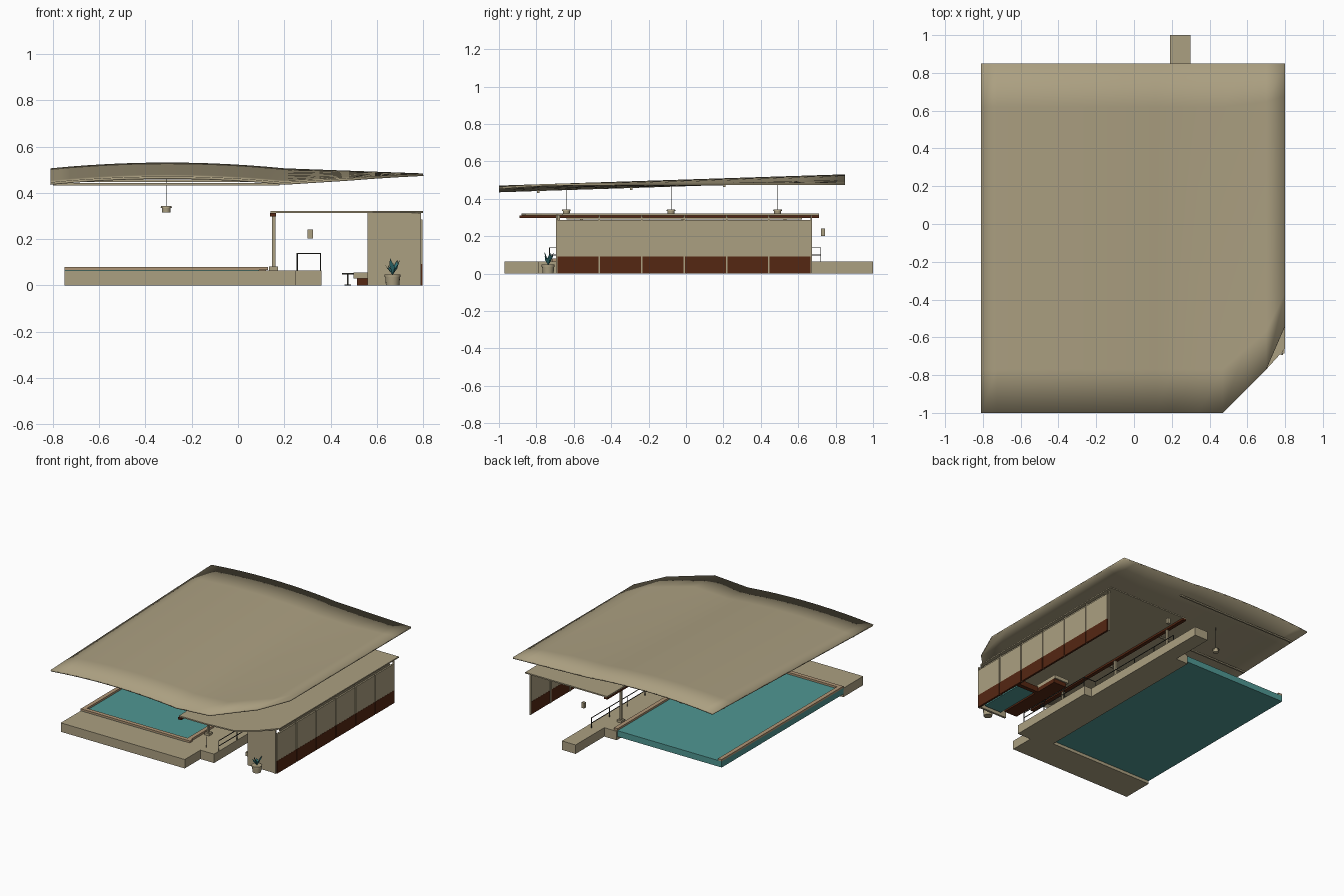
import bpy, bmesh, math, random
from mathutils import Vector

random.seed(4)
if "Cube" in bpy.data.objects:
    bpy.data.objects.remove(bpy.data.objects["Cube"])


def material(name, rgb):
    m = bpy.data.materials.new(name)
    m.use_nodes = True
    m.diffuse_color = (*rgb, 1)
    m.node_tree.nodes["Principled BSDF"].inputs["Base Color"].default_value = (*rgb, 1)
    return m


TAN = material("tan plaster", (.41, .35, .22))
BROWN = material("dark red wood", (.09, .02, .006))
WATER = material("teal water", (.08, .31, .29))
LEAF = material("teal leaf", (.03, .17, .18))
METAL = material("dark metal", (.045, .045, .035))
TRIM = material("warm stone trim", (.43, .30, .18))


def finish(bm, name, mat, smooth=False):
    bmesh.ops.recalc_face_normals(bm, faces=bm.faces)
    me = bpy.data.meshes.new(name)
    bm.to_mesh(me)
    bm.free()
    me.materials.append(mat)
    ob = bpy.data.objects.new(name, me)
    bpy.context.collection.objects.link(ob)
    if smooth:
        bpy.ops.object.select_all(action='DESELECT')
        ob.select_set(True)
        bpy.context.view_layer.objects.active = ob
        bpy.ops.object.shade_smooth_by_angle()
    return ob


def box(name, mat, x, y, z):
    """Box from three (low, high) ranges."""
    bm = bmesh.new()
    bmesh.ops.create_cube(bm, size=1)
    for v in bm.verts:
        v.co = [r[0] + (c + .5) * (r[1] - r[0]) for c, r in zip(v.co, (x, y, z))]
    return finish(bm, name, mat)


def prism(name, mat, outline, z0, z1):
    """Vertical extrusion of a plan outline."""
    bm = bmesh.new()
    face = bm.faces.new([bm.verts.new((x, y, z0)) for x, y in outline])
    top = bmesh.ops.extrude_face_region(bm, geom=[face])["geom"]
    bmesh.ops.translate(bm, verts=[g for g in top if isinstance(g, bmesh.types.BMVert)],
                        vec=(0, 0, z1 - z0))
    return finish(bm, name, mat)


def cone(name, mat, x, y, z0, z1, r0, r1, sides=16):
    bm = bmesh.new()
    bmesh.ops.create_cone(bm, cap_ends=True, segments=sides, radius1=r0, radius2=r1,
                          depth=z1 - z0)
    bmesh.ops.translate(bm, verts=bm.verts, vec=(x, y, (z0 + z1) / 2))
    return finish(bm, name, mat, True)


# Upper roof: arched on its left part, ruled down to a level right edge
def eave(y):
    return .446 + .06 * (y + 1) / 1.85


def roof_z(x, y):
    if x <= .2:
        return eave(y) + .025 * (1 - ((x + .305) / .505) ** 2)
    t = (x - .2) / .6
    return eave(y) * (1 - t) + .484 * t


def roof_front(x):
    if x <= .47:
        return -1
    return -1 + (x - .47) if x <= .7 else -.77 + 2.3 * (x - .7)


bm = bmesh.new()
columns = [-.81 + 1.01 * i / 12 for i in range(13)] + [.34, .47, .585, .7, .8]
grid = []
for x in columns:
    f = roof_front(x)
    ys = [f + (.85 - f) * j / 8 for j in range(9)]
    grid.append([bm.verts.new((x, y, roof_z(x, y))) for y in ys])
for a, b in zip(grid, grid[1:]):
    for j in range(8):
        bm.faces.new((a[j], b[j], b[j + 1], a[j + 1]))
roof = finish(bm, "upper_roof", TAN, True)
solid = roof.modifiers.new("thickness", 'SOLIDIFY')
solid.thickness = .011
solid.offset = -1

# Tie beams under the arch
for i in range(4):
    y = -.79 + i * .497
    z = eave(y) - .012
    box(f"roof_tie_beam_{i + 1}", TAN, (-.8, .18), (y - .006, y + .006), (z - .009, z + .001))

# Pendant lamps
for i, y in enumerate((-.64, -.08, .49)):
    x = -.31
    box(f"lamp_cable_{i + 1}", METAL, (x - .0015, x + .0015), (y - .0015, y + .0015),
        (.34, roof_z(x, y) - .005))
    cone(f"lamp_shade_{i + 1}", TAN, x, y, .315, .335, .018, .019)
    cone(f"lamp_rim_{i + 1}", TAN, x, y, .335, .343, .024, .022)

# Lower flat roof with its edge beam and posts
prism("lower_roof", TAN, [(.14, .71), (.8, .71), (.8, -.66), (.7, -.77), (.58, -.86),
                          (.35, -.88), (.14, -.88)], .312, .321)
box("lower_roof_beam", BROWN, (.138, .165), (-.89, .71), (.298, .312))
for i in range(3):
    y = -.56 + i * .545
    box(f"post_{i + 1}", TAN, (.146, .161), (y - .008, y + .008), (.06, .3))
    box(f"post_foot_{i + 1}", TAN, (.135, .172), (y - .018, y + .018), (.06, .082))

# Panelled side wall
start, pitch = -.69, 1.36 / 6
for i in range(6):
    y = (start + i * pitch + .004, start + (i + 1) * pitch - .004)
    box(f"wall_panel_lower_{i + 1}", BROWN, (.783, .797), y, (0, .092))
    box(f"wall_panel_upper_{i + 1}", TAN, (.784, .796), y, (.092, .286))
for i in range(7):
    y = start + i * pitch
    box(f"wall_mullion_{i + 1}", TAN, (.778, .79), (y - .004, y + .004), (0, .314))
box("wall_head_rail", TAN, (.78, .79), (-.64, .62), (.29, .299))
box("front_wall", TAN, (.56, .78), (-.69, -.675), (0, .314))

# Terrace: front block, side platform and back path
box("front_terrace", TAN, (-.75, .25), (-.97, -.74), (0, .065))
prism("side_terrace", TAN, [(.09, -.74), (.25, -.74), (.25, -.79), (.36, -.79), (.36, -.09),
                            (.3, -.09), (.3, 1), (.19, 1), (.19, .67), (.09, .67)], 0, .065)

# Pool and raised coping
box("pool_water", WATER, (-.75, .09), (-.74, .66), (.022, .066))
box("coping_front", TRIM, (-.75, .13), (-.74, -.71), (.066, .08))
box("coping_left", TRIM, (-.75, -.72), (-.71, .66), (.066, .08))
box("coping_right", TRIM, (.09, .12), (-.71, .66), (.065, .08))


# Railings
def railing(name, x, y0, y1, posts):
    r = .002
    for z in (.1, .138):
        box(f"{name}_rail", METAL, (x - r, x + r), (y0, y1), (z - r, z + r))
    for i in range(posts):
        y = y0 + (y1 - y0) * i / (posts - 1)
        box(f"{name}_post_{i + 1}", METAL, (x - r, x + r), (y - r, y + r), (.06, .14))


railing("platform_railing", .356, -.73, -.1, 4)
railing("path_railing", .257, -.1, .72, 5)
box("railing_link", METAL, (.257, .356), (-.102, -.098), (.136, .14))
box("railing_front_post", METAL, (.253, .257), (-.732, -.728), (.06, .14))

# Hanging box lamp
box("box_lamp", TAN, (.301, .323), (.722, .742), (.202, .242))

# Bench, sunken tub and side table
box("bench_base", BROWN, (.515, .62), (-.62, -.1), (0, .03))
box("bench_seat", TAN, (.5, .62), (-.63, -.09), (.03, .056))
box("tub_water", WATER, (.62, .76), (-.66, -.3), (.012, .03))
box("tub_rim", BROWN, (.62, .78), (-.3, -.27), (0, .04))
cone("table_foot", METAL, .474, -.4, 0, .004, .014, .014)
cone("table_stem", METAL, .474, -.4, .004, .048, .004, .004)
cone("table_top", METAL, .474, -.4, .048, .054, .025, .025)


# Potted plants
def plant(name, px, py):
    cone(f"{name}_pot", TAN, px, py, 0, .036, .029, .032)
    cone(f"{name}_pot_rim", TAN, px, py, .036, .048, .035, .035)
    bm = bmesh.new()
    for i in range(9):
        a = i * 2.4
        out = Vector((math.cos(a), math.sin(a), 0))
        side = Vector((-out.y, out.x, 0)) * .009
        base = Vector((px, py, .045))
        tip = base + out * random.uniform(.018, .038) + Vector((0, 0, random.uniform(.035, .075)))
        mid = base.lerp(tip, .65)
        bm.faces.new([bm.verts.new(p) for p in (base, mid + side, tip, mid - side)])
    finish(bm, f"{name}_leaves", LEAF)


plant("front_plant", .668, -.737)
